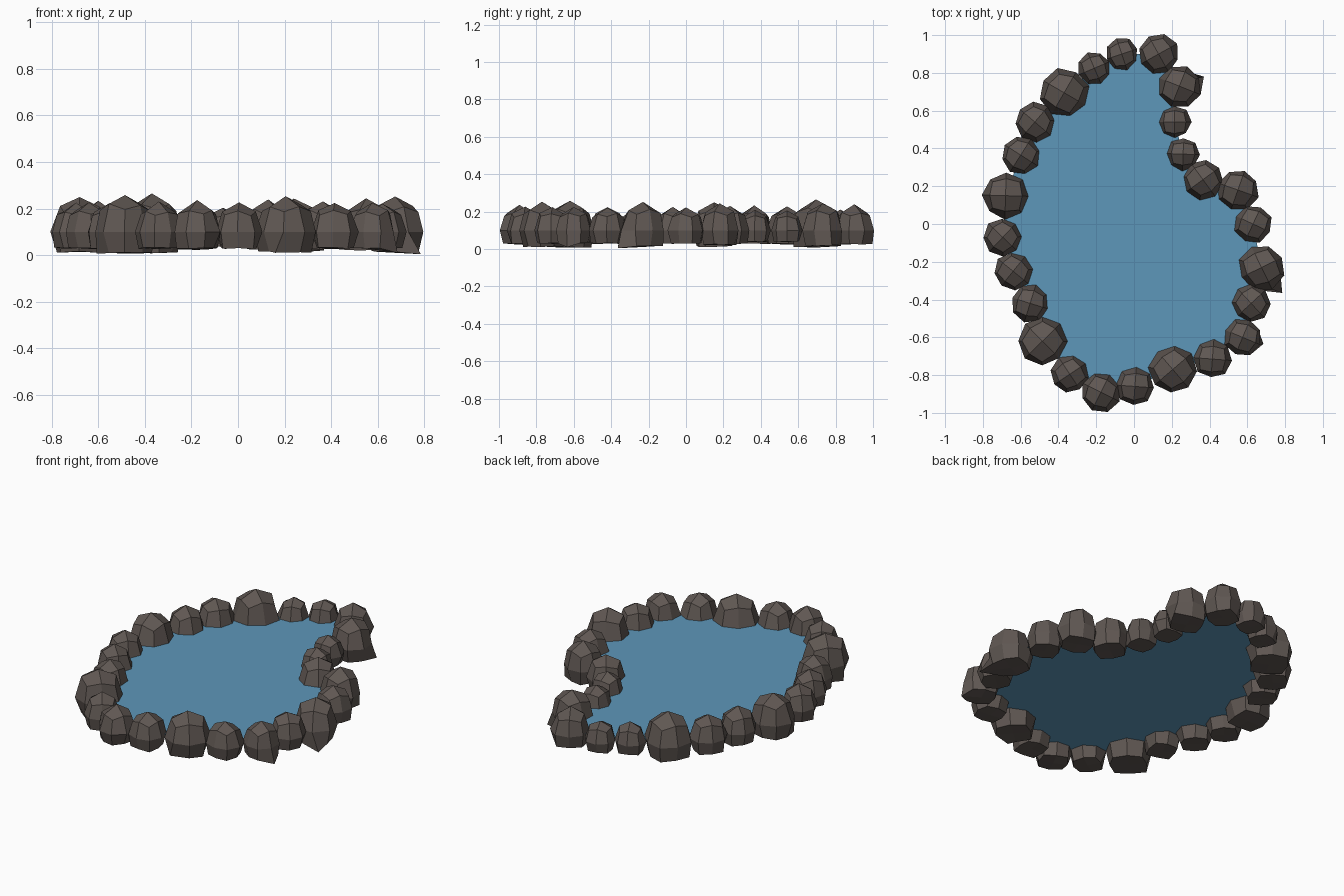
import bpy, bmesh, math, random
from mathutils import Vector

if "Cube" in bpy.data.objects:
    bpy.data.objects.remove(bpy.data.objects["Cube"])
random.seed(7)


def material(name, rgb):
    m = bpy.data.materials.new(name)
    m.diffuse_color = (*rgb, 1)
    m.use_nodes = True
    m.node_tree.nodes["Principled BSDF"].inputs["Base Color"].default_value = m.diffuse_color
    return m


ROCK = material("dark stone", (0.115, 0.095, 0.085))
WATER = material("pond blue", (0.11, 0.31, 0.49))
LEVEL = 0.10

# Ring of stones, clockwise from the back: x, y, radius
STONES = [
    (.13, .90, .108), (.24, .73, .115), (.215, .54, .086), (.26, .37, .086),
    (.365, .235, .105), (.55, .18, .11), (.63, 0, .10), (.675, -.23, .122),
    (.62, -.42, .10), (.575, -.60, .10), (.415, -.715, .10), (.205, -.77, .125),
    (.005, -.86, .10), (-.175, -.89, .105), (-.34, -.795, .10),
    (-.485, -.62, .13), (-.55, -.42, .10), (-.64, -.25, .10),
    (-.695, -.07, .10), (-.68, .15, .122), (-.60, .365, .102),
    (-.525, .54, .105), (-.37, .695, .13), (-.21, .825, .086), (-.065, .90, .086)]

# Corners pulled outward on a few stones: stone index -> point
SPURS = {1: (.37, .78, .02), 7: (.785, -.365, .004), 9: (.685, -.635, .01),
         11: (.16, -.87, .01)}


def stone(i, x, y, r):
    bm = bmesh.new()
    bmesh.ops.create_cube(bm, size=2)
    bmesh.ops.subdivide_edges(bm, edges=bm.edges[:], cuts=1, use_grid_fill=True)
    turn = random.uniform(0, math.pi / 2)
    c, s = math.cos(turn), math.sin(turn)
    for v in bm.verts:
        p = v.co.normalized()
        if p.z > .1:                      # tall faceted crown
            p.z *= 1.25
        elif p.z < -.1:                   # wide flattened base
            p.x *= 1.1
            p.y *= 1.1
            p.z = -.70
        k = r * random.uniform(.95, 1.06)
        v.co = Vector((x + (p.x * c - p.y * s) * k,
                       y + (p.x * s + p.y * c) * k,
                       LEVEL + p.z * r * random.uniform(.95, 1.05)))
    if i in SPURS:
        t = Vector(SPURS[i])
        min(bm.verts, key=lambda v: (v.co - t).length).co = t
    bmesh.ops.recalc_face_normals(bm, faces=bm.faces[:])
    finish(bm, f"rim_stone_{i + 1:02d}", ROCK)


def finish(bm, name, mat):
    me = bpy.data.meshes.new(name)
    bm.to_mesh(me)
    bm.free()
    me.materials.append(mat)
    bpy.context.collection.objects.link(bpy.data.objects.new(name, me))


for i, st in enumerate(STONES):
    stone(i, *st)

# Water sheet reaching to the stone centres
bm = bmesh.new()
ring = [bm.verts.new((x, y, LEVEL)) for x, y, r in reversed(STONES)]
face = bm.faces.new(ring)
bmesh.ops.triangulate(bm, faces=[face])
for f in bm.faces:
    if f.normal.z < 0:
        f.normal_flip()
finish(bm, "water_surface", WATER)
